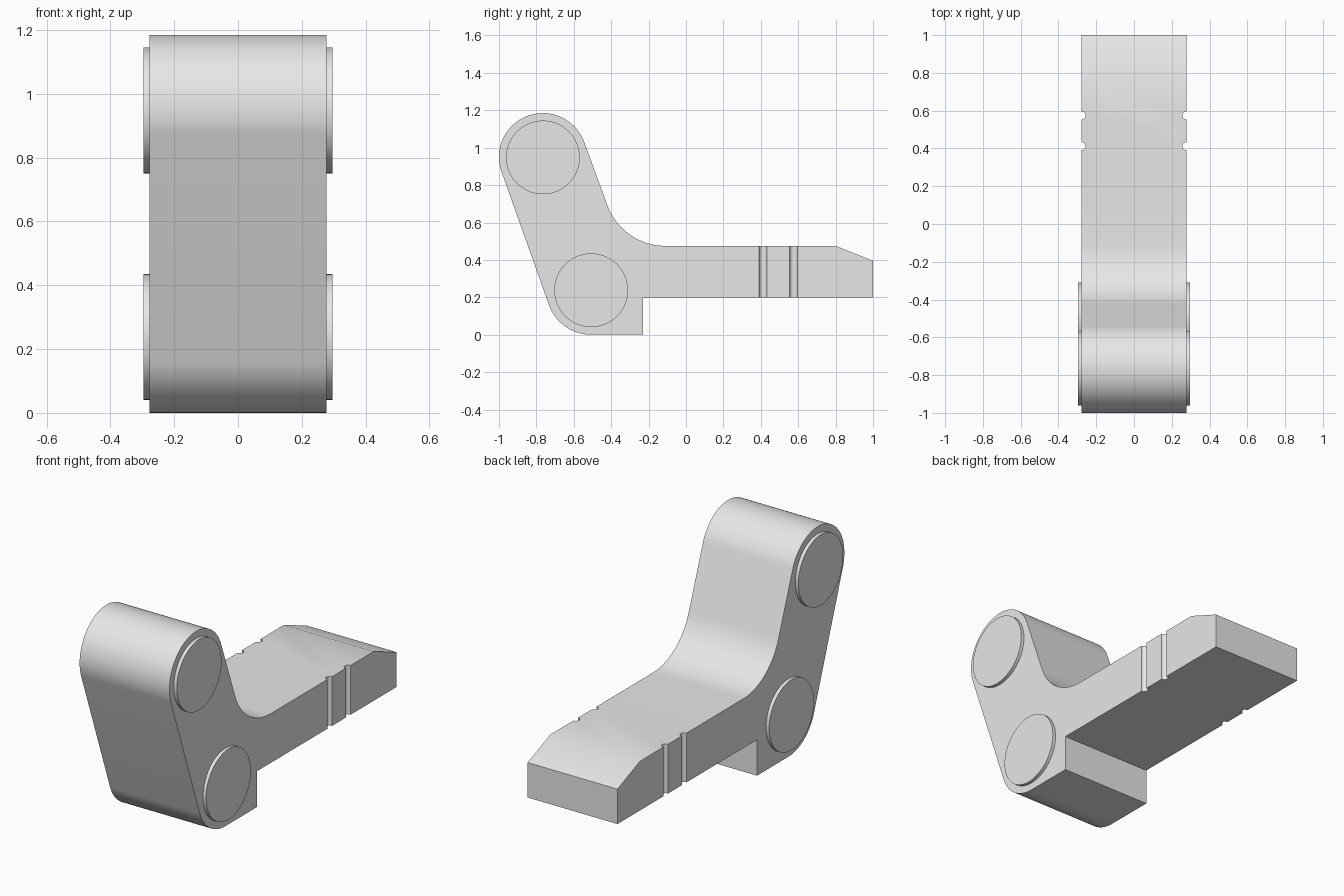
import bpy, bmesh
from math import radians, cos, sin, pi
from mathutils import Matrix

cube = bpy.data.objects.get("Cube")
if cube:
    bpy.data.objects.remove(cube, do_unlink=True)

HALF_WIDTH = 0.277
UPPER, LOWER = (-0.765, 0.95), (-0.507, 0.24)   # pivot centres as (y, z)

grey = bpy.data.materials.new("plain grey")
grey.use_nodes = True
grey.diffuse_color = (0.8, 0.8, 0.8, 1)
for node in grey.node_tree.nodes:
    if node.type == 'BSDF_PRINCIPLED':
        node.inputs["Base Color"].default_value = grey.diffuse_color


def arc(centre, radius, start, end, steps):
    """Points (y, z) along an arc, angles in degrees."""
    angles = [radians(start + (end - start) * i / steps) for i in range(steps + 1)]
    return [(centre[0] + radius * cos(a), centre[1] + radius * sin(a)) for a in angles]


def finish(bm, name):
    bmesh.ops.recalc_face_normals(bm, faces=bm.faces)
    mesh = bpy.data.meshes.new(name)
    bm.to_mesh(mesh)
    bm.free()
    mesh.materials.append(grey)
    obj = bpy.data.objects.new(name, mesh)
    bpy.context.collection.objects.link(obj)
    return obj


def cylinder(name, radius, depth, matrix, sides):
    bm = bmesh.new()
    bmesh.ops.create_cone(bm, cap_ends=True, segments=sides, radius1=radius,
                          radius2=radius, depth=depth, matrix=matrix)
    return finish(bm, name)


def select_only(obj):
    bpy.ops.object.select_all(action='DESELECT')
    obj.select_set(True)
    bpy.context.view_layer.objects.active = obj


def smooth(obj):
    select_only(obj)
    bpy.ops.object.shade_smooth_by_angle(angle=radians(30))


# Body: side profile extruded across the width
profile = [(-0.23, 0), (-0.23, 0.2), (1, 0.2), (1, 0.395), (0.8, 0.475)]
profile += arc((-0.11, 0.805), 0.33, 270, 200, 24)   # inner fillet
profile += arc(UPPER, 0.235, 20, 200, 48)            # rounded arm end
profile += arc(LOWER, 0.24, 200, 270, 20)            # rounded heel
bm = bmesh.new()
side = bm.faces.new([bm.verts.new((-HALF_WIDTH, y, z)) for y, z in profile])
extruded = bmesh.ops.extrude_face_region(bm, geom=[side], use_keep_orig=True)
moved = [v for v in extruded["geom"] if isinstance(v, bmesh.types.BMVert)]
bmesh.ops.translate(bm, verts=moved, vec=(2 * HALF_WIDTH, 0, 0))
body = finish(bm, "lever_body")

# Grip grooves: upright round notches cut into both sides
for x in (-HALF_WIDTH, HALF_WIDTH):
    for y in (0.412, 0.575):
        cutter = cylinder("groove_cutter", 0.021, 0.6,
                          Matrix.Translation((x, y, 0.35)), 24)
        cutter.hide_render = True
        cut = body.modifiers.new("groove", 'BOOLEAN')
        cut.operation = 'DIFFERENCE'
        cut.solver = 'EXACT'
        cut.object = cutter
        select_only(body)
        bpy.ops.object.modifier_apply(modifier=cut.name)
        bpy.data.objects.remove(cutter, do_unlink=True)
smooth(body)

# Pivot discs: thin raised caps on both sides
for level, (y, z) in (("upper", UPPER), ("lower", LOWER)):
    for hand, sign in (("left", 1), ("right", -1)):
        place = Matrix.Translation((sign * (HALF_WIDTH + 0.007), y, z - 0.002))
        disc = cylinder(f"{level}_pivot_disc_{hand}", 0.197, 0.024,
                        place @ Matrix.Rotation(pi / 2, 4, 'Y'), 64)
        smooth(disc)
